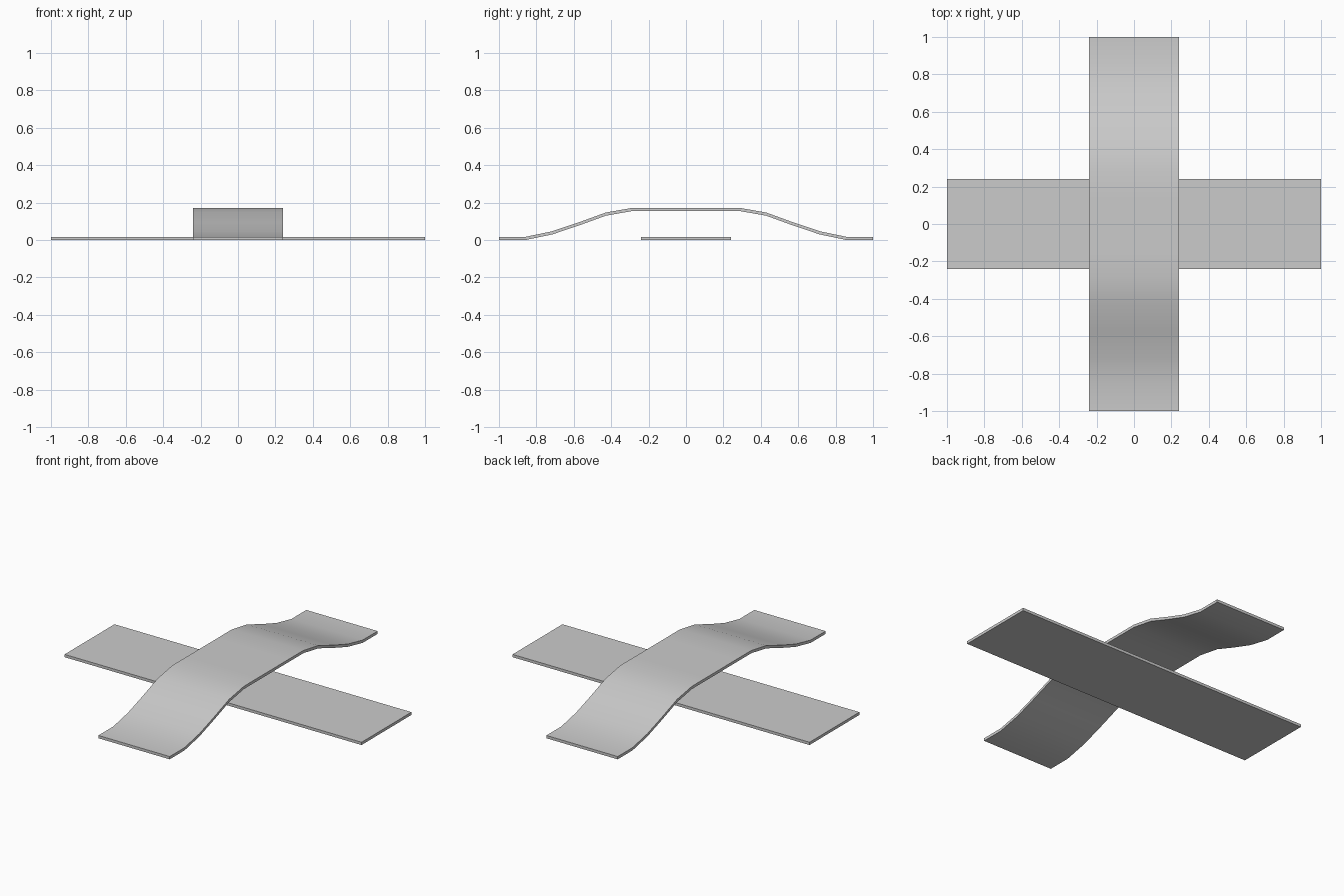
import bpy
import bmesh

cube = bpy.data.objects.get("Cube")
if cube:
    bpy.data.objects.remove(cube, do_unlink=True)

HALF_WIDTH = 0.24
THICKNESS = 0.017

grey = bpy.data.materials.new("plain grey")
grey.use_nodes = True
colour = (0.6, 0.6, 0.6, 1)
grey.diffuse_color = colour
grey.node_tree.nodes["Principled BSDF"].inputs["Base Color"].default_value = colour


def strip(name, path, along_x=False):
    """Sweep a thin rectangular section along a (distance, height) path."""
    bm = bmesh.new()
    rings = []
    for d, z in path:
        ring = []
        for side, lift in ((-1, 0), (1, 0), (1, THICKNESS), (-1, THICKNESS)):
            w = side * HALF_WIDTH
            x, y = (d, w) if along_x else (w, d)
            ring.append(bm.verts.new((x, y, z + lift)))
        rings.append(ring)
    for a, b in zip(rings, rings[1:]):
        for i in range(4):
            j = (i + 1) % 4
            bm.faces.new((a[i], a[j], b[j], b[i]))
    bm.faces.new(rings[0])
    bm.faces.new(rings[-1])
    bmesh.ops.recalc_face_normals(bm, faces=bm.faces)
    mesh = bpy.data.meshes.new(name)
    bm.to_mesh(mesh)
    bm.free()
    mesh.materials.append(grey)
    obj = bpy.data.objects.new(name, mesh)
    bpy.context.collection.objects.link(obj)
    bpy.ops.object.select_all(action='DESELECT')
    obj.select_set(True)
    bpy.context.view_layer.objects.active = obj
    bpy.ops.object.shade_smooth_by_angle(angle=0.6)


# Flat strip lying on the ground from side to side
strip("lower_strip", [(-1, 0), (1, 0)], along_x=True)

# Arched strip crossing over it: underside heights from the middle to one end
heights = [0.155, 0.155, 0.13, 0.078, 0.03, 0, 0]
half = [((i + 1) / 7, z) for i, z in enumerate(heights)]
strip("upper_strip", [(-d, z) for d, z in reversed(half)] + half)
